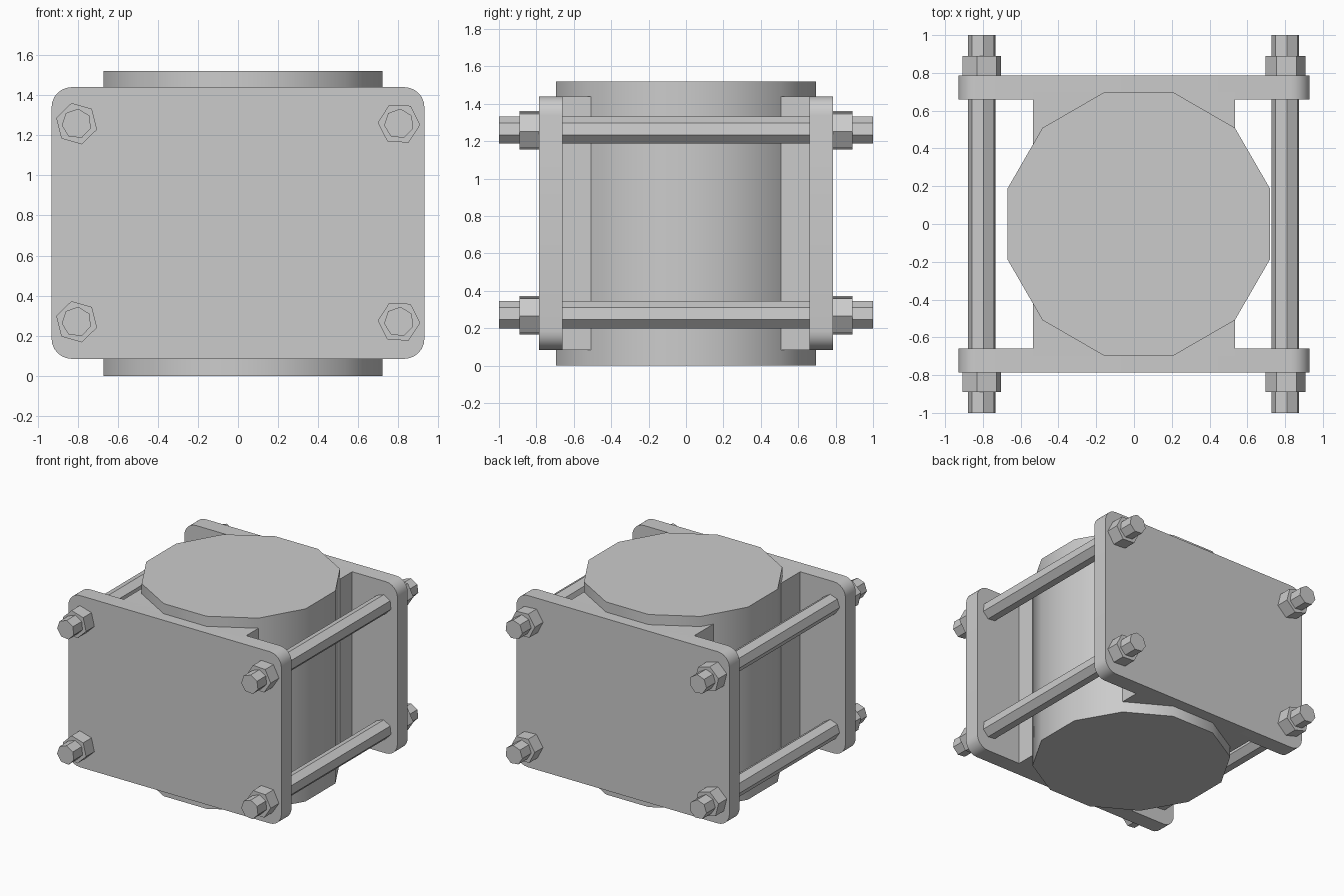
import bpy, bmesh, math
from mathutils import Matrix

if "Cube" in bpy.data.objects:
    bpy.data.objects.remove(bpy.data.objects["Cube"], do_unlink=True)

grey = bpy.data.materials.new("light grey metal")
grey.use_nodes = True
COLOUR = (0.6, 0.6, 0.6, 1)
grey.diffuse_color = COLOUR
grey.node_tree.nodes["Principled BSDF"].inputs["Base Color"].default_value = COLOUR


def prism(name, points, low, high, matrix=Matrix(), smooth=False):
    """Extrude a 2D outline from low to high along local z."""
    bm = bmesh.new()
    face = bm.faces.new([bm.verts.new((x, y, low)) for x, y in points])
    top = bmesh.ops.extrude_face_region(bm, geom=[face])
    verts = [g for g in top["geom"] if isinstance(g, bmesh.types.BMVert)]
    bmesh.ops.translate(bm, verts=verts, vec=(0, 0, high - low))
    bm.transform(matrix)
    bmesh.ops.recalc_face_normals(bm, faces=bm.faces)
    mesh = bpy.data.meshes.new(name)
    bm.to_mesh(mesh)
    bm.free()
    mesh.materials.append(grey)
    obj = bpy.data.objects.new(name, mesh)
    bpy.context.collection.objects.link(obj)
    if smooth:
        bpy.ops.object.select_all(action="DESELECT")
        bpy.context.view_layer.objects.active = obj
        obj.select_set(True)
        bpy.ops.object.shade_smooth_by_angle(angle=math.radians(35))
    return obj


def ring(sides, radius, start, cx=0, cy=0):
    return [(cx + radius * math.cos(math.radians(start + 360 * i / sides)),
             cy + radius * math.sin(math.radians(start + 360 * i / sides)))
            for i in range(sides)]


def rounded_rect(x0, x1, y0, y1, r, steps=6):
    points = []
    for cx, cy, a in ((x1 - r, y1 - r, 0), (x0 + r, y1 - r, 90),
                      (x0 + r, y0 + r, 180), (x1 - r, y0 + r, 270)):
        for i in range(steps + 1):
            t = math.radians(a + 90 * i / steps)
            points.append((cx + r * math.cos(t), cy + r * math.sin(t)))
    return points


# Outline (x, z) extruded along y
ALONG_Y = Matrix(((1, 0, 0, 0), (0, 0, 1, 0), (0, 1, 0, 0), (0, 0, 0, 1)))

# Central drum and the block that joins it to the plates
prism("drum", ring(12, 0.72, 15, 0.025, 0), 0, 1.52, smooth=True)
prism("core_block", [(-0.535, 0.085), (0.535, 0.085), (0.535, 1.44), (-0.535, 1.44)],
      -0.7, 0.7, ALONG_Y)

# Clamping plates with rounded corners
plate = rounded_rect(-0.93, 0.93, 0.085, 1.44, 0.1)
prism("front_plate", plate, -0.787, -0.66, ALONG_Y, smooth=True)
prism("back_plate", plate, 0.66, 0.787, ALONG_Y, smooth=True)

# Threaded rods with a nut at each end
for side, x, turn in (("right", -0.805, -16), ("left", 0.803, -3)):
    for level, z in (("lower", 0.27), ("upper", 1.258)):
        prism(f"{side}_{level}_rod", ring(7, 0.075, -18.8, x, z), -1, 1, ALONG_Y)
        for end, y0, y1 in (("front", -0.89, -0.78), ("back", 0.78, 0.89)):
            prism(f"{side}_{level}_{end}_nut", ring(6, 0.106, turn, x, z), y0, y1, ALONG_Y)
